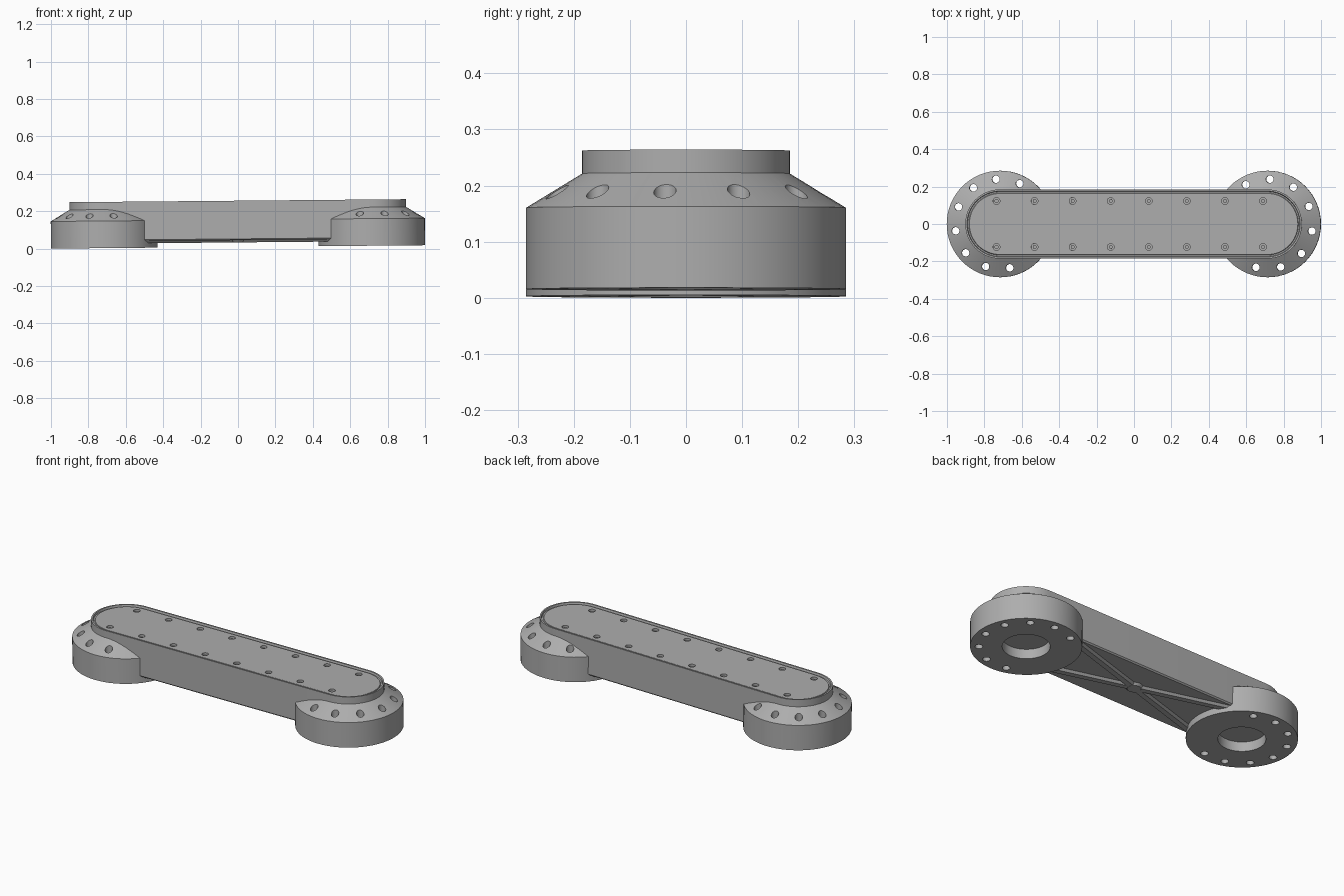
import bpy, bmesh
from math import sin, cos, pi, radians
from mathutils import Matrix, Vector

old = bpy.data.objects.get("Cube")
if old:
    bpy.data.objects.remove(old)

HALF = 0.715          # distance from the middle to each joint centre
TILT = Matrix.Translation((0, 0, 0.009)) @ Matrix.Rotation(-0.009, 4, 'Y')

metal = bpy.data.materials.new("grey_metal")
metal.use_nodes = True
GREY = (0.42, 0.42, 0.42, 1)
metal.diffuse_color = GREY
metal.node_tree.nodes["Principled BSDF"].inputs["Base Color"].default_value = GREY


def make_object(name, bm):
    bmesh.ops.recalc_face_normals(bm, faces=bm.faces[:])
    mesh = bpy.data.meshes.new(name)
    bm.to_mesh(mesh)
    bm.free()
    mesh.materials.append(metal)
    obj = bpy.data.objects.new(name, mesh)
    bpy.context.collection.objects.link(obj)
    return obj


def slot_loop(radius, half, steps=32):
    """Outline of a slot; half = 0 gives a circle."""
    pts = []
    for side, start in ((1, -pi / 2), (-1, pi / 2)):
        for i in range(steps + 1 if half else steps):
            a = start + pi * i / steps
            pts.append((side * half + radius * cos(a), radius * sin(a)))
    return pts


def stack(profile, half=0, centre=(0, 0)):
    """Closed solid from (radius, height) steps of slots or circles."""
    bm = bmesh.new()
    rings = [[bm.verts.new((x + centre[0], y + centre[1], z))
              for x, y in slot_loop(r, half)] for r, z in profile]
    for low, high in zip(rings, rings[1:]):
        for i in range(len(low)):
            j = (i + 1) % len(low)
            bm.faces.new((low[i], low[j], high[j], high[i]))
    bm.faces.new(rings[0])
    bm.faces.new(rings[-1])
    return bm


def add_cylinder(bm, x, y, z0, z1, radius, segments=24):
    bmesh.ops.create_cone(bm, cap_ends=True, segments=segments, radius1=radius,
                          radius2=radius, depth=z1 - z0,
                          matrix=Matrix.Translation((x, y, (z0 + z1) / 2)))


def cut(obj, cutter_bm):
    cutter = make_object("cutter", cutter_bm)
    cutter.hide_render = True
    mod = obj.modifiers.new("cut", 'BOOLEAN')
    mod.operation, mod.solver, mod.object = 'DIFFERENCE', 'EXACT', cutter
    bpy.context.view_layer.objects.active = obj
    bpy.ops.object.modifier_apply(modifier=mod.name)
    bpy.data.objects.remove(cutter)


parts = []

# Long slot-shaped body with a raised rim around the sunken lid
body = make_object("arm_body", stack(
    [(0.178, 0.036), (0.185, 0.043), (0.185, 0.247), (0.176, 0.247),
     (0.173, 0.236), (0.166, 0.236), (0.163, 0.241)], HALF))
cutters = bmesh.new()
screws = [(-0.733 + 0.2035 * i, y) for i in range(8) for y in (-0.123, 0.123)]
for x, y in screws:
    add_cylinder(cutters, x, y, 0.222, 0.3, 0.018)
for side in (-1, 1):
    add_cylinder(cutters, side * HALF, 0, -0.1, 0.055, 0.122, 64)
cut(body, cutters)
parts.append(body)

# Screws sitting in the lid holes
bm = bmesh.new()
for x, y in screws:
    add_cylinder(bm, x, y, 0.215, 0.232, 0.011, 6)
parts.append(make_object("lid_screws", bm))

# Joint flanges with conical shoulders, bolt holes and a centre bore
for name, side, first, step in (("right_flange", -1, 64, 31.2),
                                ("left_flange", 1, 119, -32)):
    x0 = side * HALF
    flange = make_object(name, stack(
        [(0.285, 0), (0.285, 0.145), (0.185, 0.206)], 0, (x0, 0)))
    cutters = bmesh.new()
    add_cylinder(cutters, x0, 0, -0.1, 0.055, 0.122, 64)
    for i in range(8):
        a = radians(first + step * i)
        add_cylinder(cutters, x0 + 0.24 * cos(a), 0.24 * sin(a), -0.1, 0.3, 0.02)
    cut(flange, cutters)
    parts.append(flange)

# Crossed stiffening ribs under the body, with sloping sides
for name, sign in (("brace_a", 1), ("brace_b", -1)):
    direction = Vector((0.5, 0.15 * sign, 0))
    bm = bmesh.new()
    bmesh.ops.create_cube(bm, size=1)
    for v in bm.verts:
        width = 0.06 if v.co.z > 0 else 0.03
        v.co = (v.co.x * 2 * direction.length, v.co.y * width,
                0.04 if v.co.z > 0 else 0.024)
    bm.transform(Matrix.Rotation(direction.xy.angle_signed(Vector((1, 0))), 4, 'Z'))
    parts.append(make_object(name, bm))

# Flat hub where the ribs cross
parts.append(make_object("brace_hub", stack([(0.035, 0.0235), (0.05, 0.04)])))

# Smooth the round walls and lean the whole arm slightly
for obj in parts:
    obj.data.transform(TILT)
    bpy.ops.object.select_all(action='DESELECT')
    obj.select_set(True)
    bpy.context.view_layer.objects.active = obj
    bpy.ops.object.shade_smooth_by_angle(angle=radians(25))
